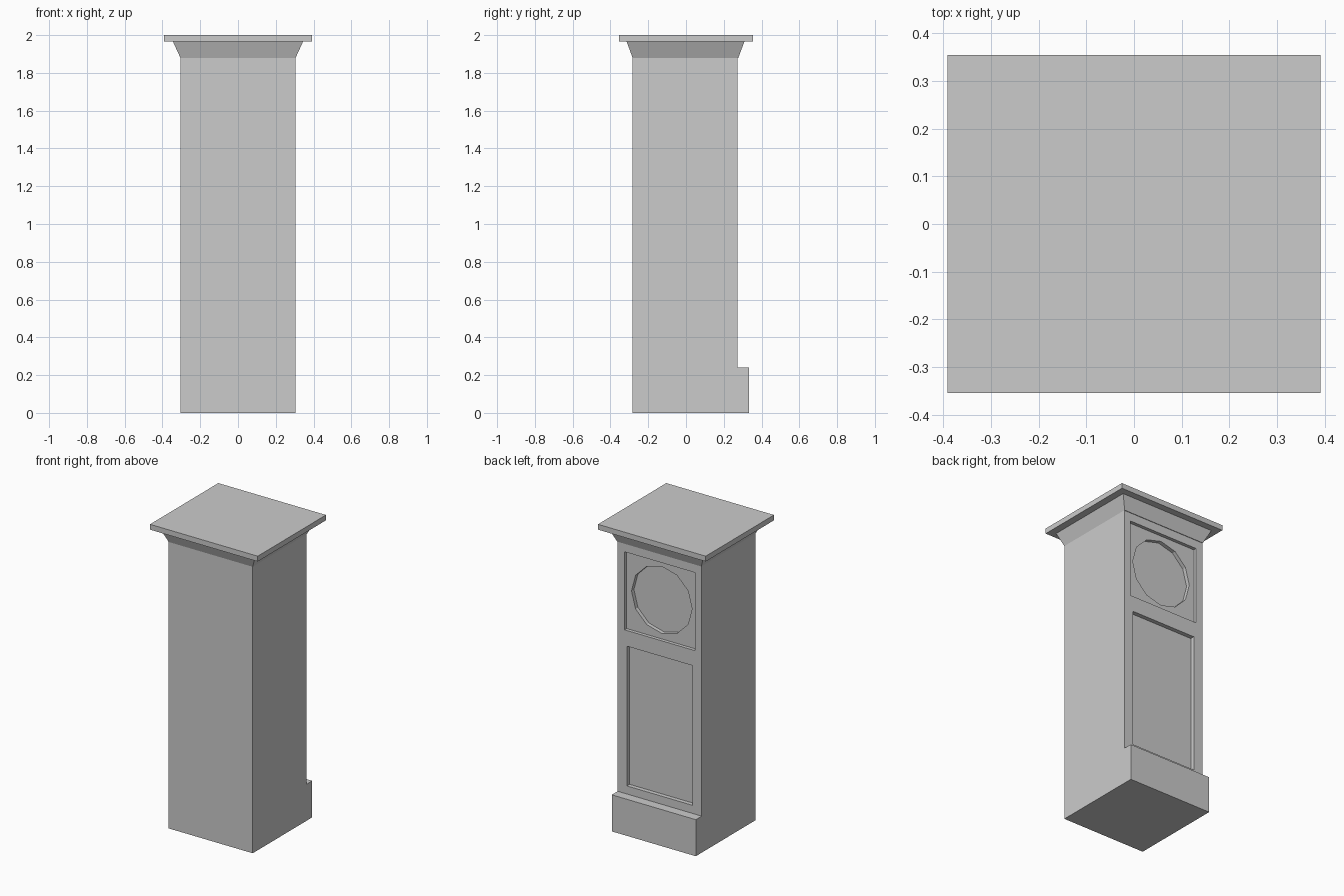
import bpy, bmesh
from math import pi
from mathutils import Matrix

if "Cube" in bpy.data.objects:
    bpy.data.objects.remove(bpy.data.objects["Cube"])

W = 0.305           # half width of the case
FRONT, BACK = -0.283, 0.273


def finish(name, bm):
    bmesh.ops.recalc_face_normals(bm, faces=bm.faces)
    mesh = bpy.data.meshes.new(name)
    bm.to_mesh(mesh)
    bm.free()
    ob = bpy.data.objects.new(name, mesh)
    bpy.context.collection.objects.link(ob)
    return ob


def loft(name, rings):
    """Solid through a list of matching point rings."""
    bm = bmesh.new()
    vs = [[bm.verts.new(p) for p in r] for r in rings]
    n = len(vs[0])
    bm.faces.new(vs[0])
    bm.faces.new(vs[-1])
    for a, b in zip(vs, vs[1:]):
        for i in range(n):
            j = (i + 1) % n
            bm.faces.new((a[i], a[j], b[j], b[i]))
    return finish(name, bm)


def rect(hx, y0, y1, z):
    return [(-hx, y0, z), (hx, y0, z), (hx, y1, z), (-hx, y1, z)]


def recess(target, cutter):
    mod = target.modifiers.new(cutter.name, 'BOOLEAN')
    mod.operation = 'DIFFERENCE'
    mod.solver = 'EXACT'
    mod.object = cutter
    bpy.context.view_layer.objects.active = target
    bpy.ops.object.modifier_apply(modifier=mod.name)
    bpy.data.objects.remove(cutter)


# Case with the stepped plinth on the dial side
profile = [(FRONT, 0), (0.334, 0), (0.334, 0.24), (BACK, 0.24), (BACK, 1.88), (FRONT, 1.88)]
case = loft("clock_case", [[(x, y, z) for y, z in profile] for x in (-W, W)])

# Recessed door panel and square dial surround
for name, hx, z0, z1, depth in (("door_recess", 0.237, 0.293, 1.21, 0.028),
                                ("dial_surround_recess", 0.255, 1.313, 1.825, 0.022)):
    recess(case, loft(name, [rect(hx, BACK - depth, BACK + 0.05, z) for z in (z0, z1)]))

# Twelve-sided dial recess
bm = bmesh.new()
bmesh.ops.create_cone(bm, cap_ends=True, segments=12, radius1=0.22, radius2=0.22, depth=0.1,
                      matrix=Matrix.Translation((0, BACK - 0.047 + 0.05, 1.569)) @ Matrix.Rotation(pi / 2, 4, 'X'))
recess(case, finish("dial_recess", bm))

# Flared cornice and top slab
loft("cornice", [rect(W, FRONT, BACK + 0.004, 1.88), rect(0.344, -0.314, 0.309, 1.965)])
loft("top_slab", [rect(0.391, -0.354, 0.354, z) for z in (1.965, 2.0)])
